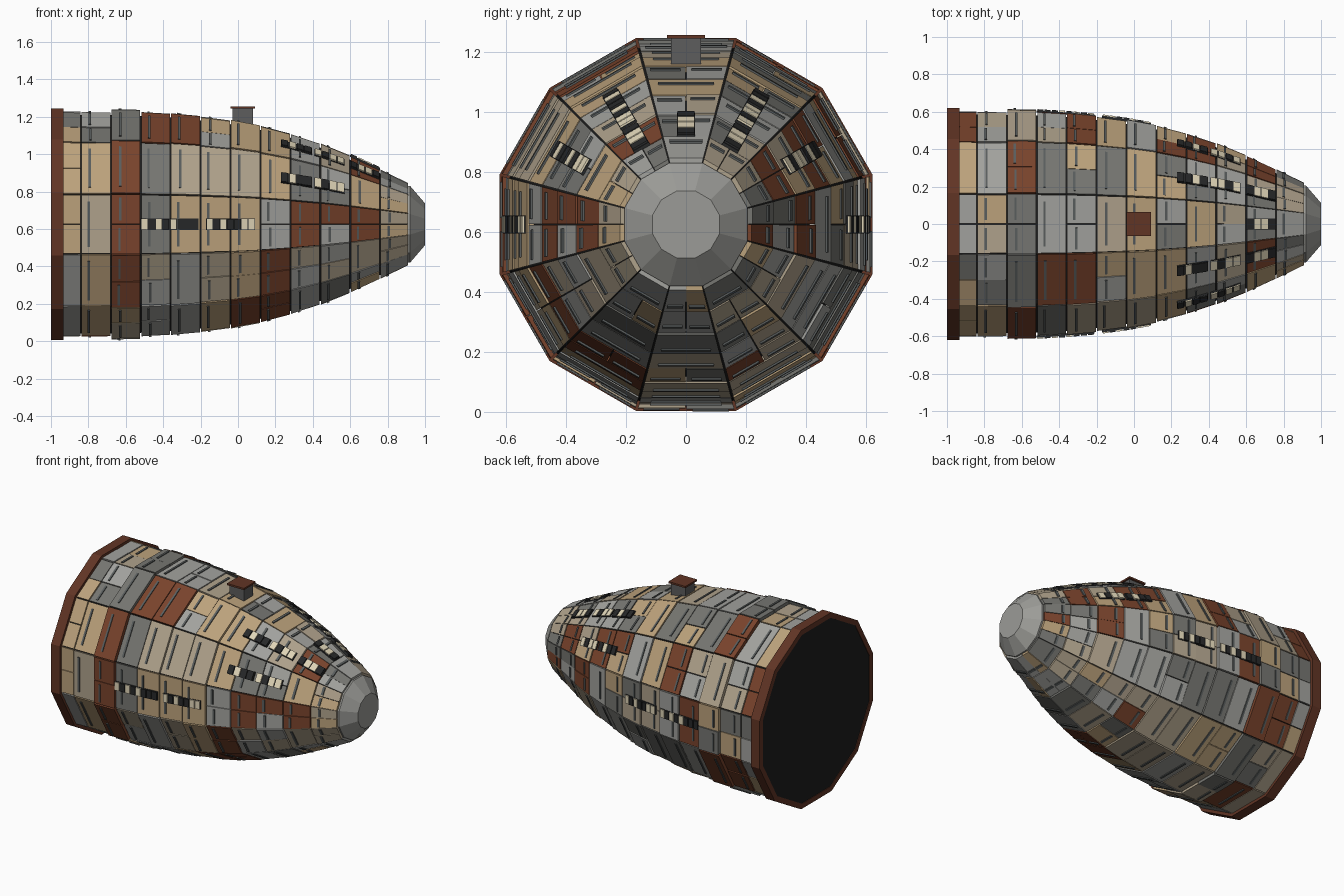
import bpy, bmesh, math, random
from mathutils import Vector

if "Cube" in bpy.data.objects:
    bpy.data.objects.remove(bpy.data.objects["Cube"])

random.seed(7)
ZC = 0.625
T15 = math.tan(math.radians(15))
STEP = 0.16
# hull apothem at each ring boundary, x = -1, -0.84 ... 0.92
PROFILE = [.600, .597, .595, .592, .583, .568, .547, .517, .475, .422, .357, .283, .205]
LIFT = [0, 0, .016, .004, .008, .003, .008, .005, .004, .006, .004, .006]

COLORS = {
    "tan": (.50, .36, .20), "beige": (.43, .36, .26), "pale_grey": (.36, .36, .34),
    "mid_grey": (.18, .18, .165), "rust": (.19, .056, .025), "rib_grey": (.10, .11, .11),
    "dark": (.012, .012, .012), "window_dark": (.02, .021, .022), "cream": (.75, .67, .48),
    "nose_grey": (.33, .33, .31), "chimney_grey": (.11, .11, .11), "rim_rust": (.12, .035, .018),
}
MATS = {}
for name, c in COLORS.items():
    MATS[name] = bpy.data.materials.new(name)
    MATS[name].diffuse_color = (*c, 1)


def apothem(x):
    f = min(max((x + 1) / STEP, 0), 11.9999)
    i = int(f)
    return PROFILE[i] + (PROFILE[i + 1] - PROFILE[i]) * (f - i)


def finish(name, bm, mats):
    bmesh.ops.recalc_face_normals(bm, faces=bm.faces)
    me = bpy.data.meshes.new(name)
    bm.to_mesh(me)
    bm.free()
    for m in mats:
        me.materials.append(MATS[m])
    ob = bpy.data.objects.new(name, me)
    bpy.context.collection.objects.link(ob)
    return ob


def brick(bm, k, x0, x1, lo, hi, mat, frac=None, half=None, ring=None):
    """Slab on hull face k, following the hull slope; width by face fraction or absolute."""
    a = math.radians(30 * k)
    n, t = Vector((0, -math.cos(a), math.sin(a))), Vector((0, math.sin(a), math.cos(a)))
    v = []
    for x in (x0, x1):
        for h in (lo, hi):
            r = apothem(x) + h
            for j in (0, 1):
                s = frac[j] * r * T15 if frac else (-half, half)[j]
                v.append(bm.verts.new(n * r + t * s + Vector((x, 0, ZC))))
    for q in ((0, 1, 3, 2), (4, 6, 7, 5), (0, 4, 5, 1), (2, 3, 7, 6), (0, 2, 6, 4), (1, 5, 7, 3)):
        bm.faces.new([v[i] for i in q]).material_index = mat


def lathe(name, pts, mat):
    """12-sided solid along x from (x, apothem) points, with capped ends."""
    bm = bmesh.new()
    rings = []
    for x, r in pts:
        R = r / math.cos(math.radians(15))
        rings.append([bm.verts.new((x, R * math.cos(math.radians(15 + 30 * i)),
                                    ZC + R * math.sin(math.radians(15 + 30 * i)))) for i in range(12)])
    for a, b in zip(rings, rings[1:]):
        for i in range(12):
            bm.faces.new((a[i], a[(i + 1) % 12], b[(i + 1) % 12], b[i]))
    bm.faces.new(rings[0])
    bm.faces.new(rings[-1])
    return finish(name, bm, [mat])


# dark inner hull, nose cap
lathe("inner_hull", [(-.985 if i == 0 else -1 + STEP * i, r - .012)
                     for i, r in enumerate(PROFILE)], "dark")
lathe("nose_cap", [(.905, .205), (.92, .205), (1.0, .112)], "nose_grey")

# rear rim ring and dark rear plate
bm = bmesh.new()
loops = []
for x, r in ((-1, .62), (-.932, .62), (-.932, .585), (-1, .585)):
    R = r / math.cos(math.radians(15))
    loops.append([bm.verts.new((x, R * math.cos(math.radians(15 + 30 * i)),
                                ZC + R * math.sin(math.radians(15 + 30 * i)))) for i in range(12)])
for j in range(4):
    a, b = loops[j], loops[(j + 1) % 4]
    for i in range(12):
        bm.faces.new((a[i], a[(i + 1) % 12], b[(i + 1) % 12], b[i]))
finish("rear_rim", bm, ["rim_rust"])
lathe("rear_plate", [(-.996, .586), (-.96, .586)], "dark")

# patchwork hull panels with a raised rib on each (face 0 = front, 3 = top, 6 = back)
PANEL_MATS = ["tan", "beige", "pale_grey", "mid_grey", "rust"]
RUST = {(2, 1), (2, 0), (2, 11), (2, 4), (3, 2), (0, 5), (4, 5), (8, 0), (10, 0), (7, 11), (6, 10),
        (10, 2), (7, 10), (9, 6), (2, 7), (8, 5), (3, 6), (10, 5), (1, 7)}
panels, ribs = bmesh.new(), bmesh.new()
for i in range(12):
    x0, x1 = -1 + STEP * i, -1 + STEP * (i + 1)
    if i == 0:
        x0 = -.935
    if i == 11:
        x1 = .912
    for k in range(12):
        split = random.random() < .45
        for f in ([(-.975, -.012), (.012, .975)] if split else [(-.975, .975)]):
            mat = 4 if (i, k) in RUST else random.choices(range(5), (22, 30, 28, 18, 3))[0]
            h = LIFT[i] + random.uniform(0, .005)
            brick(panels, k, x0 + .003, x1 - .003, -.016, h, mat, frac=f)
            if i > 0:
                m, w = (f[0] + f[1]) / 2, (f[1] - f[0]) * .38
                xr = x0 + random.choice((.035, .04, .045))
                brick(ribs, k, xr, xr + .013, h - .004, h + .006, 0, frac=(m - w, m + w))
finish("hull_panels", panels, PANEL_MATS)
finish("panel_ribs", ribs, ["rib_grey"])

# window strips: dark plate with rows of lit and unlit panes
STRIPS = [(-.52, -.21, (0, 6), "10101000"), (-.17, .09, (0, 6), "1010011"),
          (.23, .395, (1, 2, 4, 5), "0100"), (.41, .57, (1, 2, 4, 5), "1011"),
          (.60, .76, (2, 3, 4), "0110")]
win = bmesh.new()
for x0, x1, faces, lit in STRIPS:
    d = (x1 - x0) / len(lit)
    for k in faces:
        brick(win, k, x0, x1, .004, .016, 0, half=.03)
        row = lit if k < 4 else lit[::-1]
        for j, c in enumerate(row):
            brick(win, k, x0 + d * j + .003, x0 + d * (j + 1) - .003, .012, .022, int(c), half=.028)
finish("window_strips", win, ["window_dark", "cream"])


# chimney on top
def box(name, lo, hi, mat):
    bm = bmesh.new()
    bmesh.ops.create_cube(bm, size=1)
    for v in bm.verts:
        v.co = Vector([(lo[a] + hi[a]) / 2 + v.co[a] * (hi[a] - lo[a]) for a in range(3)])
    return finish(name, bm, [mat])


box("chimney", (-.03, -.05, 1.13), (.08, .05, 1.243), "chimney_grey")
box("chimney_cap", (-.04, -.064, 1.243), (.09, .064, 1.255), "rim_rust")

for m in bpy.data.materials:
    if m.users and not m.is_grease_pencil:
        m.use_nodes = True
        m.node_tree.nodes["Principled BSDF"].inputs["Base Color"].default_value = m.diffuse_color
